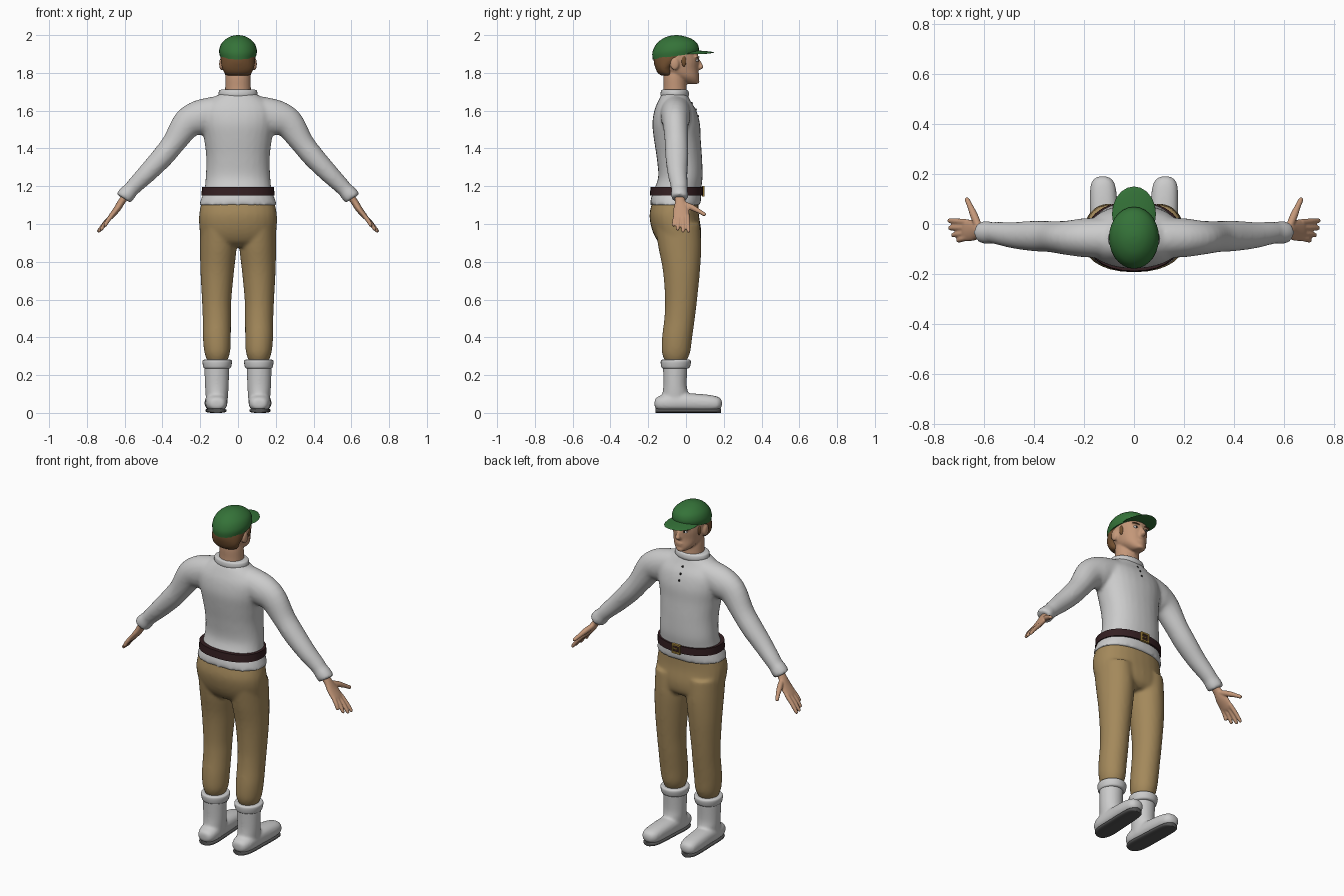
import bpy, bmesh, math
from mathutils import Vector, Matrix

cube = bpy.data.objects.get("Cube")
if cube:
    bpy.data.objects.remove(cube, do_unlink=True)


def material(name, r, g, b):
    m = bpy.data.materials.new(name)
    m.use_nodes = True
    m.diffuse_color = (r, g, b, 1)
    bsdf = next(n for n in m.node_tree.nodes if n.type == "BSDF_PRINCIPLED")
    bsdf.inputs["Base Color"].default_value = (r, g, b, 1)
    bsdf.inputs["Roughness"].default_value = 0.8
    return m


CLOTH = material("pale grey cloth", .6, .6, .6)
KHAKI = material("khaki", .37, .25, .105)
SKIN = material("skin", .55, .31, .19)
GREEN = material("cap green", .035, .17, .04)
HAIR = material("brown hair", .17, .08, .03)
LEATHER = material("dark leather", .035, .014, .016)
BRASS = material("brass", .4, .25, .05)
SOLE = material("sole grey", .09, .09, .09)
BLACK = material("black", .01, .01, .01)
WHITE = material("eye white", .75, .75, .75)

X, Y, Z = Vector((1, 0, 0)), Vector((0, 1, 0)), Vector((0, 0, 1))


def smooth_path(rings, steps):
    """Catmull-Rom interpolation through rings of (x, y, z, radius, depth)."""
    p = [Vector(r) for r in rings]
    p = [p[0]] + p + [p[-1]]
    out = []
    for a, b, c, d in zip(p, p[1:], p[2:], p[3:]):
        for i in range(steps):
            t = i / steps
            out.append(b + (c - a) * t / 2 + (a * 2 - b * 5 + c * 4 - d) * t * t / 2
                       + (b * 3 - a - c * 3 + d) * t ** 3 / 2)
    return out + [p[-1]]


def loft(bm, rings, axis=None, ref=Y, n=28, steps=4, power=1.0):
    """Skin rounded cross-sections along a path; power below 1 squares them."""
    path = smooth_path(rings, steps)
    loops = []
    for i, r in enumerate(path):
        t = axis or (path[min(i + 1, len(path) - 1)] - path[max(i - 1, 0)]).xyz.normalized()
        u = ref.cross(t).normalized()
        v = t.cross(u)
        loop = []
        for k in range(n):
            c, s = math.cos(math.tau * k / n), math.sin(math.tau * k / n)
            c, s = (math.copysign(abs(q) ** power, q) for q in (c, s))
            loop.append(bm.verts.new(r.xyz + u * c * max(r[3], .001) + v * s * max(r[4], .001)))
        loops.append(loop)
    for a, b in zip(loops, loops[1:]):
        for k in range(n):
            bm.faces.new((a[k], a[(k + 1) % n], b[(k + 1) % n], b[k]))
    bm.faces.new(loops[0][::-1])
    bm.faces.new(loops[-1])


def upright(bm, rows, power=1.0, x=0, steps=4):
    """Horizontal sections given as (z, half width, back y, front y)."""
    loft(bm, [(x, (b + f) / 2, z, w, (f - b) / 2) for z, w, b, f in rows], Z, steps=steps, power=power)


def ball(bm, at, size):
    bmesh.ops.create_uvsphere(bm, u_segments=20, v_segments=12, radius=1,
                              matrix=Matrix.Translation(at) @ Matrix.Diagonal((*size, 1)))


def box(bm, at, size):
    bmesh.ops.create_cube(bm, size=1, matrix=Matrix.Translation(at) @ Matrix.Diagonal((*size, 1)))


def finish(name, bm, mat, voxel=0, blend=4):
    """Make the object; a voxel size fuses overlapping pieces into one skin."""
    bmesh.ops.recalc_face_normals(bm, faces=bm.faces)
    me = bpy.data.meshes.new(name)
    bm.to_mesh(me)
    bm.free()
    me.materials.append(mat)
    ob = bpy.data.objects.new(name, me)
    bpy.context.collection.objects.link(ob)
    if voxel:
        me.shade_smooth()
        mod = ob.modifiers.new("fuse", "REMESH")
        mod.mode, mod.voxel_size, mod.use_smooth_shade = "VOXEL", voxel, True
        mod = ob.modifiers.new("soften", "SMOOTH")
        mod.factor, mod.iterations = .5, blend
    else:
        bpy.ops.object.select_all(action="DESELECT")
        ob.select_set(True)
        bpy.context.view_layer.objects.active = ob
        bpy.ops.object.shade_smooth_by_angle(angle=math.radians(40))
    return ob


SIDES = (("left", 1), ("right", -1))

# Shirt: torso and sleeves fused together
bm = bmesh.new()
upright(bm, [(1.1, .207, -.19, .078), (1.14, .193, -.185, .08), (1.18, .178, -.17, .08), (1.25, .171, -.147, .088),
             (1.35, .168, -.155, .085), (1.45, .18, -.17, .078), (1.53, .195, -.178, .074), (1.6, .195, -.168, .055),
             (1.65, .155, -.148, .025), (1.69, .095, -.128, .005)], .9)
ARM = [(.1, -.055, 1.6, .08, .08), (.2, -.055, 1.565, .092, .078), (.27, -.055, 1.53, .08, .068),
       (.34, -.05, 1.43, .062, .062), (.4, -.048, 1.355, .058, .061), (.48, -.045, 1.27, .051, .053),
       (.55, -.036, 1.2, .043, .045), (.6, -.034, 1.145, .037, .04)]
CUFF = [(.57, -.035, 1.18, .038, .04), (.578, -.035, 1.17, .044, .045), (.604, -.034, 1.141, .045, .045),
        (.608, -.034, 1.136, .038, .04)]
for side, s in SIDES:
    for part in (ARM, CUFF):
        loft(bm, [(s * x, y, z, a, b) for x, y, z, a, b in part])
shirt = finish("shirt", bm, CLOTH, .01, 6)

bm = bmesh.new()
upright(bm, [(1.67, .095, -.13, .01), (1.685, .103, -.135, .016), (1.705, .1, -.132, .012), (1.711, .09, -.124, .002)])
finish("collar", bm, CLOTH)

# Buttons, set on the chest surface
bm = bmesh.new()
ray = shirt.evaluated_get(bpy.context.evaluated_depsgraph_get())
for z in (1.64, 1.605, 1.57):
    hit, place, *_ = ray.ray_cast((0, 1, z), -Y)
    ball(bm, place if hit else (0, .05, z), (.006, .005, .006))
finish("buttons", bm, BLACK)

# Belt and buckle
bm = bmesh.new()
upright(bm, [(1.152, .193, -.191, .091), (1.195, .191, -.188, .091)], .9, steps=1)
finish("belt", bm, LEATHER)
bm = bmesh.new()
for s in (-1, 1):
    box(bm, (s * .023, .092, 1.173), (.009, .014, .054))
    box(bm, (0, .092, 1.173 + s * .0225), (.054, .014, .009))
box(bm, (.008, .092, 1.173), (.03, .01, .007))
finish("buckle", bm, BRASS)

# Trousers: hips and legs fused together
bm = bmesh.new()
upright(bm, [(1.13, .19, -.175, .065), (1.05, .206, -.193, .068), (.97, .204, -.18, .08),
             (.91, .19, -.15, .075), (.88, .13, -.11, .05)], .9)
for side, s in SIDES:
    loft(bm, [(s * x, y, z, a, b) for x, y, z, a, b in (
        (.105, -.045, 1, .095, .12), (.104, -.033, .88, .097, .114), (.11, -.024, .75, .089, .098),
        (.113, -.026, .6, .078, .085), (.112, -.034, .5, .075, .081), (.112, -.047, .4, .074, .08),
        (.11, -.053, .32, .068, .075), (.11, -.055, .27, .05, .055))], Z)
finish("trousers", bm, KHAKI, .01, 5)

# Boots, soles and turned-down tops
FOOT = [(-.166, .025, .02), (-.15, .045, .035), (-.1, .058, .046), (0, .057, .048), (.1, .055, .045),
        (.16, .048, .038), (.184, .03, .025), (.191, .012, .01)]
for side, s in SIDES:
    bm = bmesh.new()
    loft(bm, [(s * (.118 + .04 * y), y, .008 + max(b, .042), a, b) for y, a, b in FOOT], Y, Z, power=.85)
    upright(bm, [(.04, .055, -.13, .01), (.1, .06, -.125, .012), (.15, .063, -.12, .004),
                 (.25, .066, -.122, .008)], x=s * .112)
    finish("boot_" + side, bm, CLOTH, .008, 5)
    bm = bmesh.new()
    loft(bm, [(s * (.118 + .04 * y), y * .97, .012, a * .93, .012) for y, a, b in FOOT], Y, Z, power=.7)
    finish("sole_" + side, bm, SOLE)
    bm = bmesh.new()
    upright(bm, [(.235, .066, -.122, .01), (.242, .073, -.13, .02), (.268, .078, -.134, .026),
                 (.28, .074, -.13, .022), (.282, .06, -.115, .01)], x=s * .11)
    finish("boot_top_" + side, bm, CLOTH)

# Hands: palm, four fingers and thumb fused together
PALM = [(.585, -.035, 1.16, .02, .028), (.615, -.031, 1.12, .019, .028), (.64, -.026, 1.08, .018, .041),
        (.672, -.025, 1.04, .014, .044), (.683, -.025, 1.027, .01, .04)]
FINGERS = [(.008, .743, .014, .956), (-.014, .741, -.016, .957), (-.036, .728, -.045, .967), (-.055, .706, -.067, .988)]
for side, s in SIDES:
    bm = bmesh.new()
    loft(bm, [(s * x, y, z, a, b) for x, y, z, a, b in PALM])
    for base, x, y, z in FINGERS:
        root, tip = Vector((.668, base, 1.045)), Vector((x, y, z))
        loft(bm, [(s * p.x, p.y, p.z, r, r) for p, r in (
            (root, .012), (root.lerp(tip, .5) + X * .003, .0115), (root.lerp(tip, .92), .0095), (tip, .004))], n=12)
    loft(bm, [(s * .618, -.02, 1.11, .014, .014), (s * .638, .03, 1.088, .016, .016),
              (s * .655, .07, 1.067, .012, .012), (s * .668, .098, 1.05, .01, .01), (s * .67, .104, 1.046, .004, .004)],
         ref=Z, n=12)
    finish("hand_" + side, bm, SKIN, .005, 2)

# Head, neck, ears and features fused together
bm = bmesh.new()
upright(bm, [(1.66, .07, -.125, .01), (1.72, .068, -.12, .003), (1.78, .067, -.12, 0), (1.83, .06, -.11, -.01)])
upright(bm, [(1.742, .02, .015, .055), (1.752, .038, -.02, .066), (1.78, .063, -.075, .067), (1.82, .078, -.135, .064),
             (1.87, .086, -.16, .068), (1.92, .085, -.155, .056), (1.96, .06, -.12, .02)], .92)
loft(bm, [(0, .06, 1.875, .008, .01), (0, .073, 1.85, .01, .012), (0, .079, 1.83, .016, .014),
          (0, .068, 1.817, .012, .01)], Z, n=14)
ball(bm, (0, .062, 1.793), (.024, .01, .006))
ball(bm, (0, .061, 1.782), (.021, .01, .006))
ball(bm, (0, .056, 1.755), (.024, .016, .014))
for side, s in SIDES:
    ball(bm, (s * .035, .054, 1.885), (.026, .016, .007))
    ball(bm, (s * .088, -.06, 1.847), (.012, .024, .034))
finish("head", bm, SKIN, .006, 3)

for side, s in SIDES:
    bm = bmesh.new()
    ball(bm, (s * .033, .053, 1.866), (.014, .012, .008))
    finish("eye_" + side, bm, WHITE)
    bm = bmesh.new()
    ball(bm, (s * .033, .062, 1.866), (.006, .0045, .006))
    finish("pupil_" + side, bm, BLACK)
    bm = bmesh.new()
    ball(bm, (s * .035, .062, 1.884), (.022, .009, .004))
    finish("eyebrow_" + side, bm, HAIR)

# Hair: back of the head with sideburns
bm = bmesh.new()
upright(bm, [(1.785, .055, -.13, -.06), (1.8, .073, -.15, -.065), (1.83, .085, -.164, -.06),
             (1.87, .092, -.172, .0), (1.92, .09, -.165, .05)])
for side, s in SIDES:
    ball(bm, (s * .078, -.012, 1.862), (.011, .015, .034))
finish("hair", bm, HAIR, .007, 3)

# Cap: tilted dome and drooping peak
bm = bmesh.new()
upright(bm, [(1.889, .096, -.176, .066), (1.92, .1, -.178, .068), (1.955, .088, -.16, .055), (1.982, .06, -.125, .022),
             (1.996, .03, -.085, -.02), (2, .003, -.053, -.047)])
for v in bm.verts:
    v.co.z += (2 - v.co.z) * 1.3 * (v.co.y + .055)
finish("cap_dome", bm, GREEN)
bm = bmesh.new()
ball(bm, (0, .04, 1.913), (.088, .11, .007))
for v in bm.verts:
    v.co.z -= 1.6 * v.co.x ** 2 + .05 * max(v.co.y - .04, 0)
finish("cap_peak", bm, GREEN)
